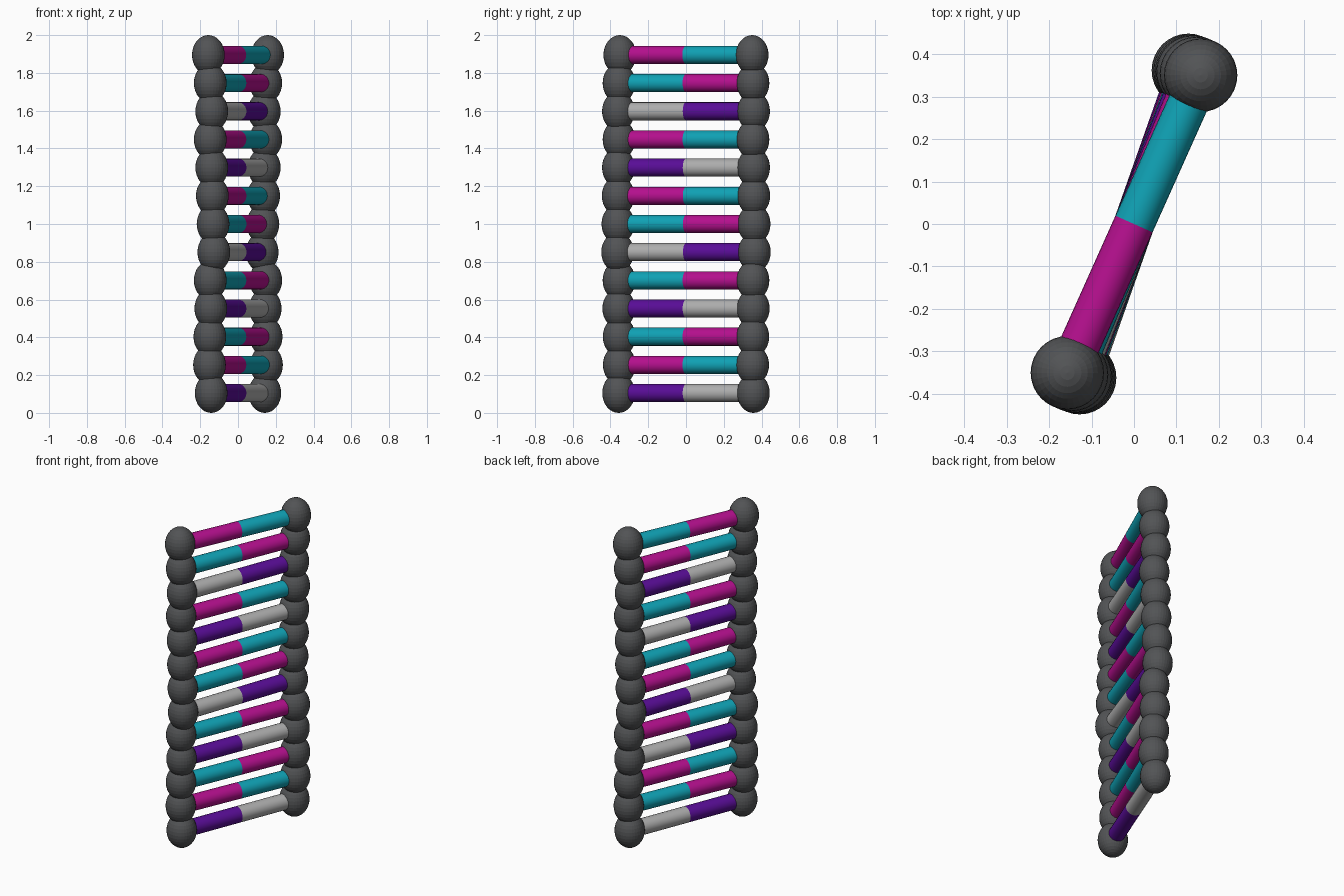
import bpy
from math import sqrt
from mathutils import Vector

if "Cube" in bpy.data.objects:
    bpy.data.objects.remove(bpy.data.objects["Cube"])


def material(name, rgb):
    m = bpy.data.materials.new(name)
    m.diffuse_color = (*rgb, 1)
    m.use_nodes = True
    m.node_tree.nodes["Principled BSDF"].inputs["Base Color"].default_value = m.diffuse_color
    return m


MATS = {
    "M": material("magenta", (0.46, 0.005, 0.27)),
    "C": material("cyan", (0.005, 0.36, 0.46)),
    "P": material("purple", (0.10, 0.004, 0.31)),
    "W": material("pale_grey", (0.42, 0.42, 0.42)),
}
DARK = material("dark_grey", (0.085, 0.088, 0.092))

RADIUS = 0.384            # distance of the beads from the central axis
BEAD = (0.0865, 0.0865, 0.105)
Z0, STEP = 0.105, 1.79 / 12

# Sideways offset of each level, and colours of its two half rungs, bottom to top
OFFSETS = [0.142, 0.151, 0.149, 0.144, 0.147, 0.128, 0.132,
           0.136, 0.139, 0.147, 0.139, 0.147, 0.157]
PAIRS = "PW MC CM PW CM WP CM MC PW MC WP CM MC".split()


def bead(name, pos):
    bpy.ops.mesh.primitive_uv_sphere_add(segments=32, ring_count=16, radius=1, location=pos)
    ob = bpy.context.object
    ob.name = name
    ob.scale = BEAD
    ob.data.materials.append(DARK)


def half_rung(name, start, end, mat):
    d = end - start
    bpy.ops.mesh.primitive_cylinder_add(vertices=24, radius=0.048, depth=d.length,
                                        location=(start + end) / 2)
    ob = bpy.context.object
    ob.name = name
    ob.rotation_euler = d.to_track_quat('Z', 'Y').to_euler()
    ob.data.materials.append(mat)
    bpy.ops.object.shade_smooth_by_angle()


for i, (x, pair) in enumerate(zip(OFFSETS, PAIRS)):
    centre = Vector((0, 0, Z0 + i * STEP))
    arm = Vector((x, sqrt(RADIUS**2 - x**2), 0))
    # Front and back strand beads with the half rungs that meet on the axis
    for side, strand, key in ((-1, "front", pair[0]), (1, "back", pair[1])):
        bead(f"{strand}_strand_bead_{i}", centre + side * arm)
        half_rung(f"{strand}_half_rung_{i}", centre, centre + side * arm * 0.88, MATS[key])
